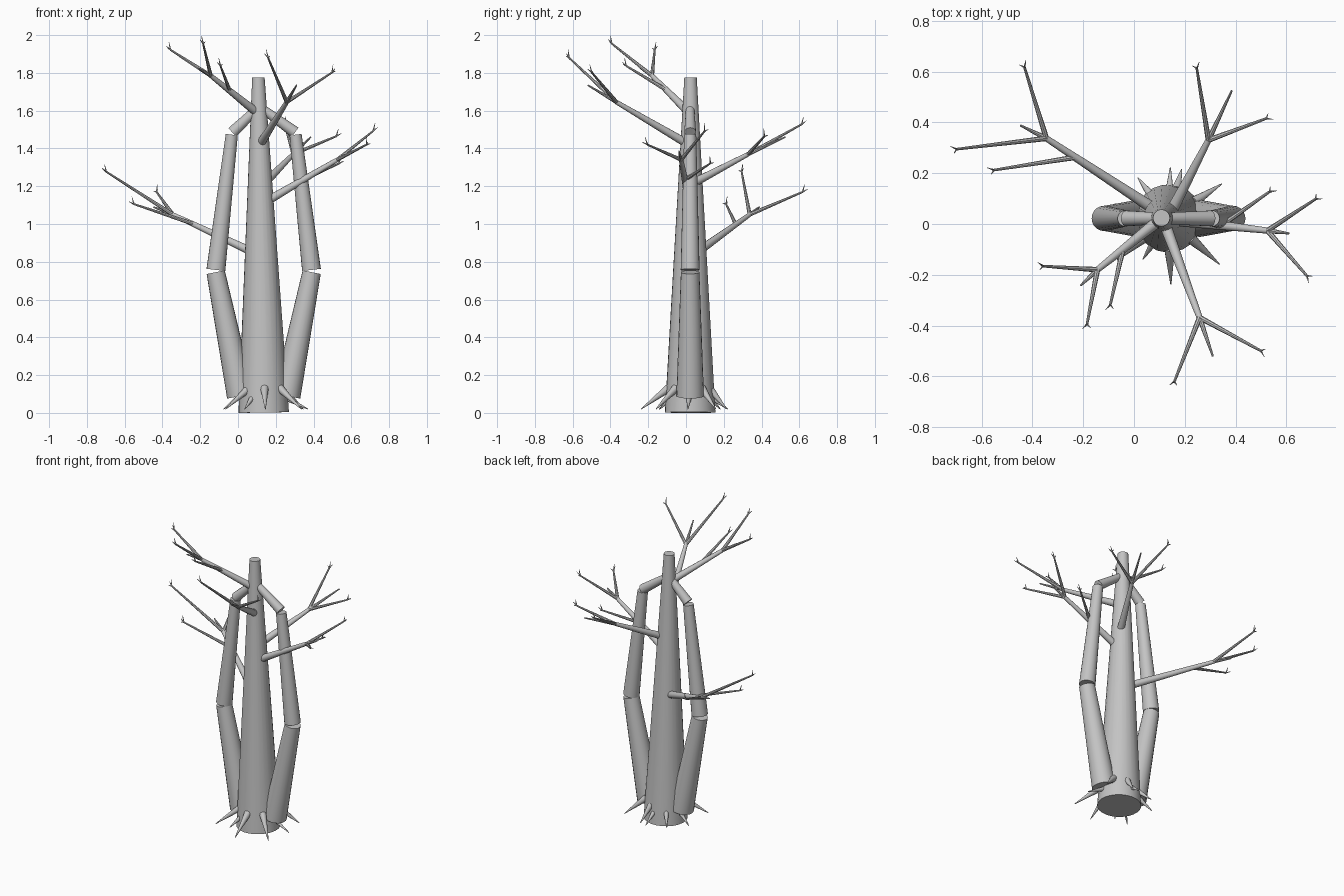
import bpy, bmesh, math
from mathutils import Vector, Matrix

if "Cube" in bpy.data.objects:
    bpy.data.objects.remove(bpy.data.objects["Cube"])

bark = bpy.data.materials.new("grey_bark")
bark.diffuse_color = (0.55, 0.55, 0.55, 1)
bark.use_nodes = True
bark.node_tree.nodes["Principled BSDF"].inputs["Base Color"].default_value = bark.diffuse_color


def add_taper(bm, a, b, r1, r2, sides):
    """Closed tapered cylinder from a to b."""
    a, b = Vector(a), Vector(b)
    d = b - a
    rot = d.to_track_quat('Z', 'Y').to_matrix().to_4x4()
    bmesh.ops.create_cone(bm, cap_ends=True, segments=sides, radius1=r1, radius2=r2,
                          depth=d.length, matrix=Matrix.Translation((a + b) / 2) @ rot)


def make(name, tapers):
    """One smooth-shaded object out of several tapers."""
    bm = bmesh.new()
    for t in tapers:
        add_taper(bm, *t)
    me = bpy.data.meshes.new(name)
    bm.to_mesh(me)
    bm.free()
    me.materials.append(bark)
    ob = bpy.data.objects.new(name, me)
    bpy.context.collection.objects.link(ob)
    bpy.ops.object.select_all(action='DESELECT')
    ob.select_set(True)
    bpy.context.view_layer.objects.active = ob
    bpy.ops.object.shade_smooth_by_angle(angle=math.radians(35))
    return ob


CX, CY = 0.136, 0.022   # middle of the trunk at the ground

# Leaning trunk
make("trunk", [((CX, CY, 0.002), (0.108, 0.024, 1.775), 0.134, 0.033, 24)])

# Jointed side limbs, mirrored about the trunk
for side, name in ((1, "right_limb"), (-1, "left_limb")):
    def p(dx, z):
        return (CX + side * dx, CY, z)
    inner = 0.0 if side > 0 else 0.04
    make(name, [
        (p(0.122, 0.09), p(0.254, 0.745), 0.073, 0.049, 20),
        (p(0.253, 0.757), p(0.169, 1.473), 0.05, 0.032, 20),
        (p(0.166, 1.485), p(inner, 1.605), 0.031, 0.023, 20)])

# Root spikes: angle, tip radius, base height, base thickness
spikes = [(-88, .26, .13, .022), (-42, .27, .13, .022), (-3, .235, .08, .015),
          (33, .25, .13, .022), (88, .20, .08, .015), (75, .20, .12, .02),
          (127, .20, .09, .017), (165, .22, .1, .018), (-141, .26, .12, .02),
          (-122, .19, .08, .015)]
parts = []
for ang, tip, h, r in spikes:
    u = Vector((math.cos(math.radians(ang)), math.sin(math.radians(ang)), 0))
    c = Vector((CX, CY, 0))
    parts.append((c + u * 0.115 + Vector((0, 0, h)), c + u * tip + Vector((0, 0, 0.02)),
                  r, 0.002, 12))
make("root_spikes", parts)


def branch(name, base, node, twigs, bare=(), forks=()):
    """Main bough, clawed twigs, bare twigs, and side forks (start, tip)."""
    parts = [(base, node, 0.023, 0.012, 12)]
    clawed = [(node, t) for t in twigs] + list(forks)
    for a, b in clawed:
        a, b = Vector(a), Vector(b)
        d = (b - a).normalized()
        b = b - d * 0.015
        parts.append((a, b, 0.011, 0.005, 8))
        s = d.cross(Vector((0, 0, 1))).normalized()
        up = Vector((0, 0, 1))
        # Small claw at the twig end
        parts.append((b, b + (up + d * 0.3 + s * 0.2) * 0.036, 0.0045, 0.001, 6))
        parts.append((b, b + (d + s * 0.5 + up * 0.2) * 0.027, 0.0045, 0.001, 6))
        parts.append((b, b + (d * 0.7 - s * 0.7) * 0.022, 0.0045, 0.001, 6))
    for t in bare:
        parts.append((node, t, 0.011, 0.004, 8))
    make(name, parts)


branch("front_right_branch", (.125, -.01, 1.435), (.258, -.368, 1.645),
       [(.155, -.63, 1.89), (.51, -.505, 1.81)], [(.31, -.52, 1.735)])
branch("back_right_branch", (.15, .055, 1.225), (.293, .33, 1.37),
       [(.245, .625, 1.535), (.533, .42, 1.47)], [(.385, .525, 1.46)])
branch("right_branch", (.16, .015, 1.125), (.525, -.026, 1.34),
       [(.725, .105, 1.5), (.69, -.215, 1.425)], [(.61, -.037, 1.385)],
       [((.356, .003, 1.24), (.545, .135, 1.325))])
branch("back_left_branch", (.07, .065, .855), (-.345, .337, 1.05),
       [(-.71, .293, 1.285), (-.435, .63, 1.175)], [(-.447, .388, 1.09)],
       [((-.234, .262, 1.0), (-.565, .21, 1.11))])
branch("front_left_branch", (.1, .015, 1.59), (-.144, -.18, 1.785),
       [(-.37, -.165, 1.93), (-.187, -.405, 1.965)], [(-.21, -.242, 1.825)],
       [((-.045, -.105, 1.71), (-.096, -.33, 1.845))])
